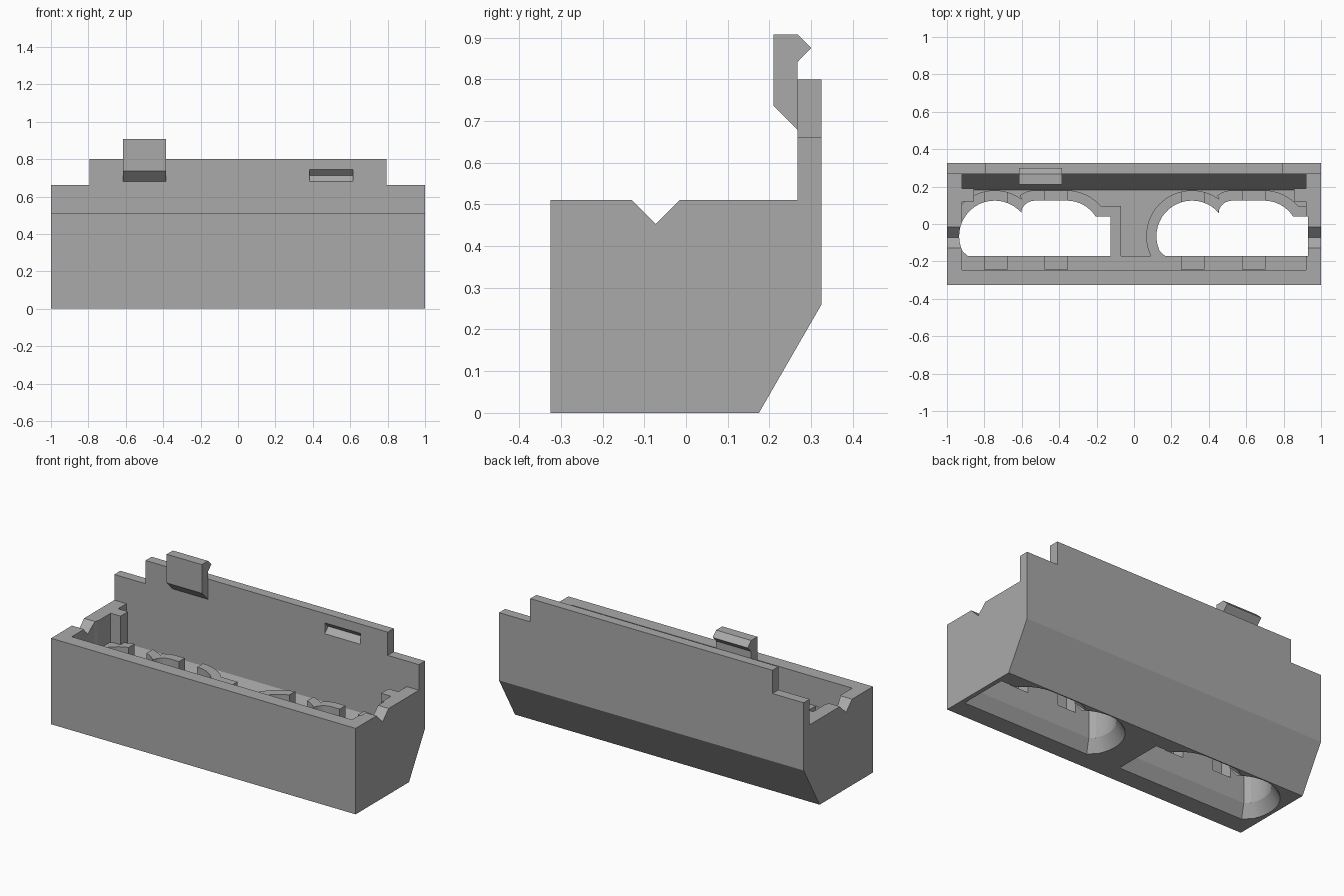
import bpy, bmesh
from math import sin, cos, asin, radians, degrees

cube = bpy.data.objects.get("Cube")
if cube:
    bpy.data.objects.remove(cube, do_unlink=True)

grey = bpy.data.materials.new("plain grey")
grey.use_nodes = True
grey.diffuse_color = (0.4, 0.4, 0.4, 1)
grey.node_tree.nodes["Principled BSDF"].inputs["Base Color"].default_value = (0.4, 0.4, 0.4, 1)


def loft(name, sections):
    """Solid skinned through matching closed sections."""
    bm = bmesh.new()
    rings = [[bm.verts.new(p) for p in s] for s in sections]
    n = len(rings[0])
    for a, b in zip(rings, rings[1:]):
        for i in range(n):
            j = (i + 1) % n
            bm.faces.new((a[i], a[j], b[j], b[i]))
    bm.faces.new(rings[0])
    bm.faces.new(rings[-1])
    bmesh.ops.recalc_face_normals(bm, faces=bm.faces)
    mesh = bpy.data.meshes.new(name)
    bm.to_mesh(mesh)
    bm.free()
    mesh.materials.append(grey)
    obj = bpy.data.objects.new(name, mesh)
    bpy.context.collection.objects.link(obj)
    return obj


def along_x(name, profile, x0, x1):
    return loft(name, [[(x, y, z) for y, z in profile] for x in (x0, x1)])


def box(name, x0, x1, y0, y1, z0, z1):
    return along_x(name, [(y0, z0), (y1, z0), (y1, z1), (y0, z1)], x0, x1)


def combine(target, tool, operation):
    mod = target.modifiers.new(operation, 'BOOLEAN')
    mod.operation = operation
    mod.solver = 'EXACT'
    mod.object = tool
    bpy.context.view_layer.objects.active = target
    bpy.ops.object.modifier_apply(modifier=mod.name)
    bpy.data.objects.remove(tool, do_unlink=True)


def arc(cx, cy, r, a0, a1, n):
    angles = [radians(a0 + (a1 - a0) * i / n) for i in range(n + 1)]
    return [(cx + r * cos(a), cy + r * sin(a)) for a in angles]


def outline(d, shift):
    """Opening outline grown outwards by d."""
    t = d / 0.055
    pts = arc(-0.745, -0.065, 0.19 + d, 205, 41 + 13 * t, 20)
    pts += arc(-0.53, 0.05, 0.075 + d, 170 - 42 * t, 90, 6)
    end = degrees(asin((0.1 + d) / (0.185 + d)))
    pts += arc(-0.36, -0.06, 0.185 + d, 90, end, 8)
    pts += [(-0.125 + d, 0.04 + d), (-0.125 + d, -0.17 - d), (-0.89 - d / 2, -0.17 - d)]
    return [(x + shift, y) for x, y in pts]


def plan(d, shift, z):
    return [(x, y, z) for x, y in outline(d, shift)]


# Hollow case with a sloping lower back
case = along_x("case", [(-0.325, 0), (0.175, 0), (0.325, 0.26), (0.325, 0.8),
                        (0.268, 0.8), (0.268, 0.51), (-0.325, 0.51)], -1, 1)
combine(case, along_x("cavity", [(-0.245, 0.127), (0.183, 0.127), (0.268, 0.275),
                                 (0.268, 1), (-0.245, 1)], -0.92, 0.92), 'DIFFERENCE')

# Raised frames around the two openings, and the front ledge
shifts = (0, 1.055)
for s in shifts:
    combine(case, loft("frame", [plan(0.055, s, 0.11), plan(0.055, s, 0.34)]), 'UNION')
combine(case, box("front_ledge", -0.95, 0.95, -0.27, -0.17, 0.11, 0.34), 'UNION')

# Openings with a chamfered lower edge
for s in shifts:
    combine(case, loft("opening", [plan(0.047, s, -0.005), plan(0, s, 0.07),
                                   plan(0, s, 0.7)]), 'DIFFERENCE')

# Gaps through the frames
for s in shifts:
    for x in (-0.74, -0.415):
        combine(case, box("gap", x + s - 0.06, x + s + 0.06, -0.244, 0.2, 0.19, 0.45),
                'DIFFERENCE')

# Mirrored corner posts, back wall shoulders and end wall notches
for side in (-1, 1):
    x0, x1 = sorted((side * 0.855, side * 0.95))
    combine(case, box("post", x0, x1, 0.12, 0.19, 0.1, 0.51), 'UNION')
    x0, x1 = sorted((side * 0.795, side * 1.1))
    combine(case, box("shoulder", x0, x1, 0.2, 0.4, 0.662, 0.9), 'DIFFERENCE')
    x0, x1 = sorted((side * 0.86, side * 1.1))
    combine(case, along_x("notch", [(-0.072, 0.453), (-0.01, 0.515), (-0.01, 0.6),
                                    (-0.134, 0.6), (-0.134, 0.515)], x0, x1), 'DIFFERENCE')

# Catch pocket in the back wall
combine(case, along_x("pocket", [(0.25, 0.68), (0.268, 0.68), (0.3, 0.712),
                                 (0.268, 0.745), (0.25, 0.745)], 0.382, 0.615), 'DIFFERENCE')

# Barbed clip on the back wall
along_x("clip", [(0.21, 0.737), (0.268, 0.679), (0.268, 0.842), (0.3, 0.875),
                 (0.268, 0.907), (0.21, 0.907)], -0.615, -0.385)

# Smooth rounded walls with crisp edges
bpy.ops.object.select_all(action='DESELECT')
case.select_set(True)
bpy.context.view_layer.objects.active = case
bpy.ops.object.shade_smooth_by_angle(angle=radians(25))
